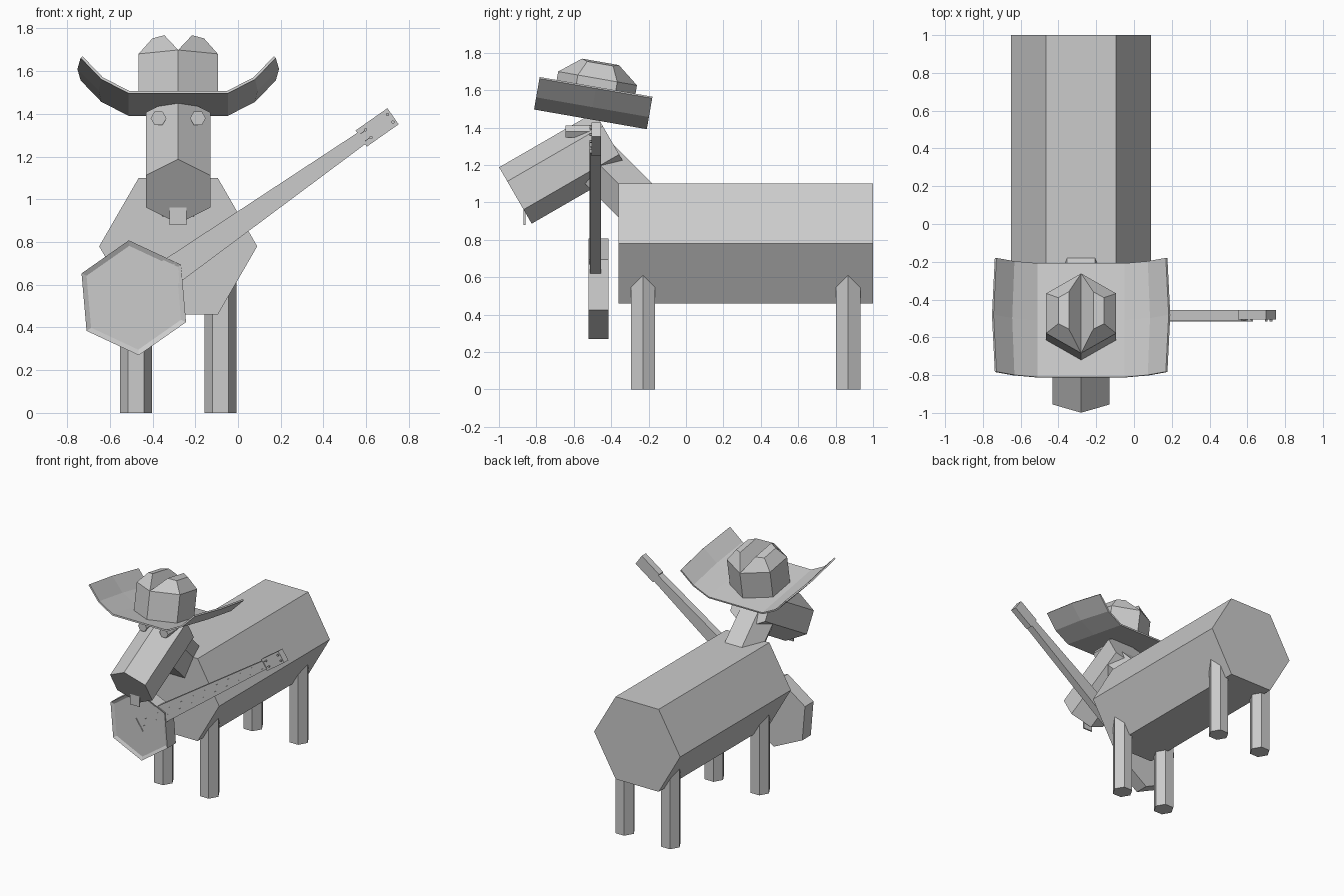
import bpy, bmesh
from math import sin, cos, pi, radians
from mathutils import Matrix, Vector

if "Cube" in bpy.data.objects:
    bpy.data.objects.remove(bpy.data.objects["Cube"])

CX = -0.28  # symmetry plane of the animal


def frame(origin, x, y, z):
    m = Matrix((x, y, z)).transposed().to_4x4()
    m.translation = Vector(origin)
    return m


def mesh_object(name, verts, faces, m):
    me = bpy.data.meshes.new(name)
    me.from_pydata([m @ Vector(v) for v in verts], [], faces)
    bm = bmesh.new()
    bm.from_mesh(me)
    bmesh.ops.recalc_face_normals(bm, faces=bm.faces)
    bm.to_mesh(me)
    bm.free()
    ob = bpy.data.objects.new(name, me)
    bpy.context.collection.objects.link(ob)
    return ob


def prism(name, outline, z0, z1, m=Matrix()):
    """Extrude a 2D outline along the local z of the frame m."""
    n = len(outline)
    verts = [(x, y, z) for z in (z0, z1) for x, y in outline]
    faces = [tuple(range(n)), tuple(range(n, 2 * n))]
    faces += [(i, (i + 1) % n, n + (i + 1) % n, n + i) for i in range(n)]
    return mesh_object(name, verts, faces, m)


def hexagon(r, turn=0.0, cx=0.0, cy=0.0):
    return [(cx + r * cos(turn + i * pi / 3), cy + r * sin(turn + i * pi / 3))
            for i in range(6)]


def rect(x0, x1, y0, y1):
    return [(x0, y0), (x1, y0), (x1, y1), (x0, y1)]


def along(origin, axis):
    """Frame whose z follows an axis lying in the side plane."""
    z = Vector(axis).normalized()
    x = Vector((1, 0, 0))
    return frame(origin, x, z.cross(x), z)


# Body, neck and head: hexagonal prisms
prism("body", hexagon(0.37), 0, 1.36, along((CX, -0.36, 0.78), (0, 1, 0)))
prism("neck", hexagon(0.147), 0, 0.46, along((CX, -0.205, 0.945), (0, -1, 1)))
a = radians(30)
prism("head", hexagon(0.174, pi / 2), 0, 0.59,
      along((CX, -0.912, 1.037), (0, cos(a), sin(a))))

# Legs and eyes, mirrored about the animal's centre
for side, s in (("left", -1), ("right", 1)):
    for end, y in (("front", -0.23), ("back", 0.867)):
        prism(f"{end}_{side}_leg", hexagon(0.075), 0, 0.66,
              Matrix.Translation((CX + s * 0.197, y, 0)))
    prism(f"{side}_eye", hexagon(0.037), 0, 0.14,
          along((CX + s * 0.092, -0.643, 1.38), (0, 1, 0)))

# Tooth plate under the snout
prism("tooth", rect(-0.04, 0.04, -0.005, 0.005), 0.88, 1.0,
      Matrix.Translation((CX, -0.863, 0)))

# Hat brim: curled sheet with slightly bulging tips
hat = Matrix.Translation((CX, -0.511, 1.444)) @ Matrix.Rotation(radians(-9.9), 4, 'X')
half = [(0.233, 0), (0.36, 0.066), (0.457, 0.168)]
curl = [(-x, w) for x, w in reversed(half)] + half
verts = []
for y in (-0.306, 0, 0.306):
    for x, w in curl:
        bulge = 1.033 if y == 0 and abs(x) > 0.3 else 1
        verts.append((x * bulge, y, w))
faces = [(r * 6 + i, r * 6 + i + 1, r * 6 + i + 7, r * 6 + i + 6)
         for r in range(2) for i in range(5)]
brim = mesh_object("hat_brim", verts, faces, hat)
if brim.data.polygons[2].normal.z < 0:
    brim.data.flip_normals()
sol = brim.modifiers.new("thickness", 'SOLIDIFY')
sol.thickness = 0.012
sol.offset = 1

# Hat crown: hexagonal wall, two ridges and a centre crease
R = 0.214
ring = hexagon(R, pi / 6)          # 1 = back point, 4 = front point
W = 0.222
verts = [(x, y, 0) for x, y in ring] + [(x, y, W) for x, y in ring]
faces = [tuple(range(6))]
faces += [(i, (i + 1) % 6, 6 + (i + 1) % 6, 6 + i) for i in range(6)]
for s, back, front in ((1, 6, 11), (-1, 8, 9)):
    k = len(verts)
    verts += [(s * 0.121, 0.07, 0.302), (s * 0.121, -0.07, 0.302),
              (s * 0.065, -0.10, 0.312), (s * 0.065, 0.10, 0.312)]
    faces += [(back, front, k + 1, k), (k, k + 1, k + 2, k + 3),
              (front, 10, k + 2, k + 1), (7, back, k, k + 3),
              (k + 3, k + 2, 10, 7)]
mesh_object("hat_crown", verts, faces, hat)

# Guitar frame: local x runs up the neck, local z faces forward
g = radians(35)
gm = frame((-0.488, -0.47, 0.539), (cos(g), 0, sin(g)), (-sin(g), 0, cos(g)), (0, -1, 0))

# Guitar body with a shallow recessed front panel
gbody = prism("guitar_body", hexagon(0.27), -0.055, 0.05, gm)
bm = bmesh.new()
bm.from_mesh(gbody.data)
face = min((f for f in bm.faces), key=lambda f: f.calc_center_median().y)
bmesh.ops.inset_region(bm, faces=[face], thickness=0.026)
bmesh.ops.translate(bm, verts=face.verts, vec=(0, 0.012, 0))
bm.to_mesh(gbody.data)
bm.free()

# Guitar neck, headstock, pegs, bridge and strings
prism("guitar_neck", [(0.2, -0.065), (1.31, -0.032), (1.31, 0.032), (0.2, 0.065)],
      -0.015, 0.042, gm)
prism("guitar_headstock", rect(1.30, 1.482, -0.046, 0.046), -0.015, 0.036, gm)
for i, u in enumerate((1.34, 1.466)):
    for j, v in enumerate((-0.022, 0.022)):
        prism(f"guitar_peg_{i}_{j}", hexagon(0.008, 0, u, v), 0.03, 0.046, gm)
prism("guitar_bridge", rect(-0.008, 0.0, -0.052, 0.052), 0.036, 0.045, gm)
for j, v in enumerate((-0.02, 0.02)):
    prism(f"guitar_string_{j}", rect(-0.004, 1.34, v - 0.0015, v + 0.0015),
          0.042, 0.045, gm)
